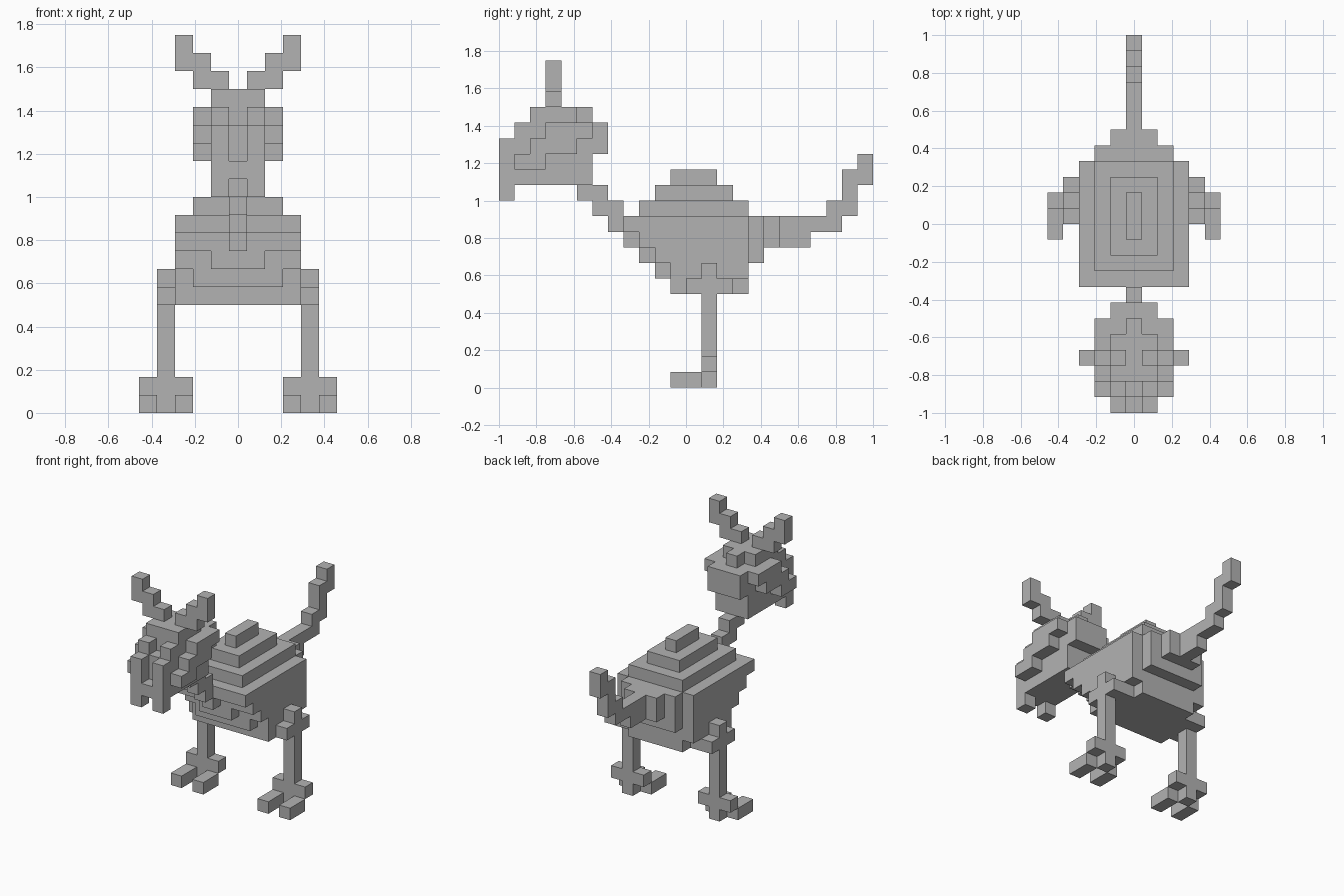
import bpy, bmesh, math
from mathutils import Vector

U = 1 / 12  # edge of one block

old = bpy.data.objects.get("Cube")
if old:
    bpy.data.objects.remove(old)

grey = bpy.data.materials.new("plain_grey")
grey.use_nodes = True
grey.diffuse_color = (0.45, 0.45, 0.45, 1)
grey.node_tree.nodes["Principled BSDF"].inputs["Base Color"].default_value = (0.45, 0.45, 0.45, 1)


def span(a, b):
    return range(round(a), round(b))


def build(name, boxes, mirror=False):
    """Fill boxes (x, y, z ranges in blocks) and skin the outside as one mesh."""
    cells = set()
    for (x0, x1), (y0, y1), (z0, z1) in boxes:
        for x in span(x0 + .5, x1 + .5):
            for y in span(y0, y1):
                for z in span(z0, z1):
                    cells.add((x, y, z))
                    if mirror:
                        cells.add((-x, y, z))
    bm = bmesh.new()
    for c in cells:
        centre = Vector(c) + Vector((0, .5, .5))
        for axis in range(3):
            for s in (-1, 1):
                near = list(c)
                near[axis] += s
                if tuple(near) in cells:
                    continue
                n, a, b = Vector(), Vector(), Vector()
                n[axis] = s / 2
                a[(axis + 1) % 3] = .5
                b[(axis + 2) % 3] = s / 2
                corners = (n - a - b, n + a - b, n + a + b, n - a + b)
                bm.faces.new([bm.verts.new((centre + v) * U) for v in corners])
    bmesh.ops.remove_doubles(bm, verts=bm.verts, dist=U / 100)
    # Merge the block faces into clean flat panels
    bmesh.ops.dissolve_limit(bm, angle_limit=math.radians(1), verts=bm.verts, edges=bm.edges)
    mesh = bpy.data.meshes.new(name)
    bm.to_mesh(mesh)
    bm.free()
    mesh.materials.append(grey)
    obj = bpy.data.objects.new(name, mesh)
    bpy.context.collection.objects.link(obj)


def mid(w):
    return (-w, w)


# Body: stepped back, stepped belly with a central keel, stepped rump
body = [(mid(3.5 - i), (i - 4, 4 if i < 2 else 5 - i), (10 + i, 11 + i)) for i in range(2)]
body += [(mid(1.5), (-2, 3), (12, 13)), (mid(.5), (-1, 2), (13, 14))]
for i in range(3):
    body.append((mid(3.5), (i - 3, 4), (9 - i, 10 - i)))
    body.append((mid(.5 + i), (i - 4, 0), (9 - i, 10 - i)))
body += [
    (mid(3.5), (-1, 3), (6, 7)),
    (mid(2.5), (3, 4), (6, 7)),
    (mid(2.5), (4, 5), (8, 11)),
    (mid(1.5), (5, 6), (9, 11)),
]
build("body", body)

# Neck and tail
build("neck", [(mid(.5), (y, y + 2), (z, z + 1)) for y, z in ((-5, 10), (-6, 11), (-7, 12))])
build("tail", [
    (mid(.5), (6, 8), (9, 11)),
    (mid(.5), (8, 10), (10, 11)),
    (mid(.5), (9, 11), (11, 12)),
    (mid(.5), (10, 11), (12, 14)),
    (mid(.5), (11, 12), (13, 15)),
])

# Head with snout, nostrils, tusks and diagonal cheek bands
cheek = (1.5, 2.5)
build("head", [
    (mid(1.5), (-11, -6), (13, 16)),
    (mid(1.5), (-10, -6), (16, 17)),
    ((.5, 1.5), (-11, -10), (16, 17)),
    (mid(1.5), (-10, -7), (17, 18)),
    (mid(.5), (-7, -6), (17, 18)),
    (mid(1.5), (-6, -5), (15, 17)),
    (mid(1.5), (-12, -11), (13, 14)),
    ((.5, 1.5), (-12, -11), (12, 16)),
    (cheek, (-11, -9), (14, 15)),
    (cheek, (-10, -7), (15, 16)),
    (cheek, (-9, -6), (16, 17)),
], mirror=True)

# Antlers
build("antlers", [
    ((.5, 2.5), (-9, -8), (18, 19)),
    ((1.5, 3.5), (-9, -8), (19, 20)),
    ((2.5, 3.5), (-9, -8), (20, 21)),
], mirror=True)

# Legs: hip, shank, ankle bar and two toes each
shank = (3.5, 4.5)
build("legs", [
    (shank, (1, 2), (0, 8)),
    (shank, (0, 3), (6, 7)),
    ((2.5, 5.5), (1, 2), (1, 2)),
    ((2.5, 3.5), (-1, 1), (0, 1)),
    ((4.5, 5.5), (-1, 1), (0, 1)),
], mirror=True)
